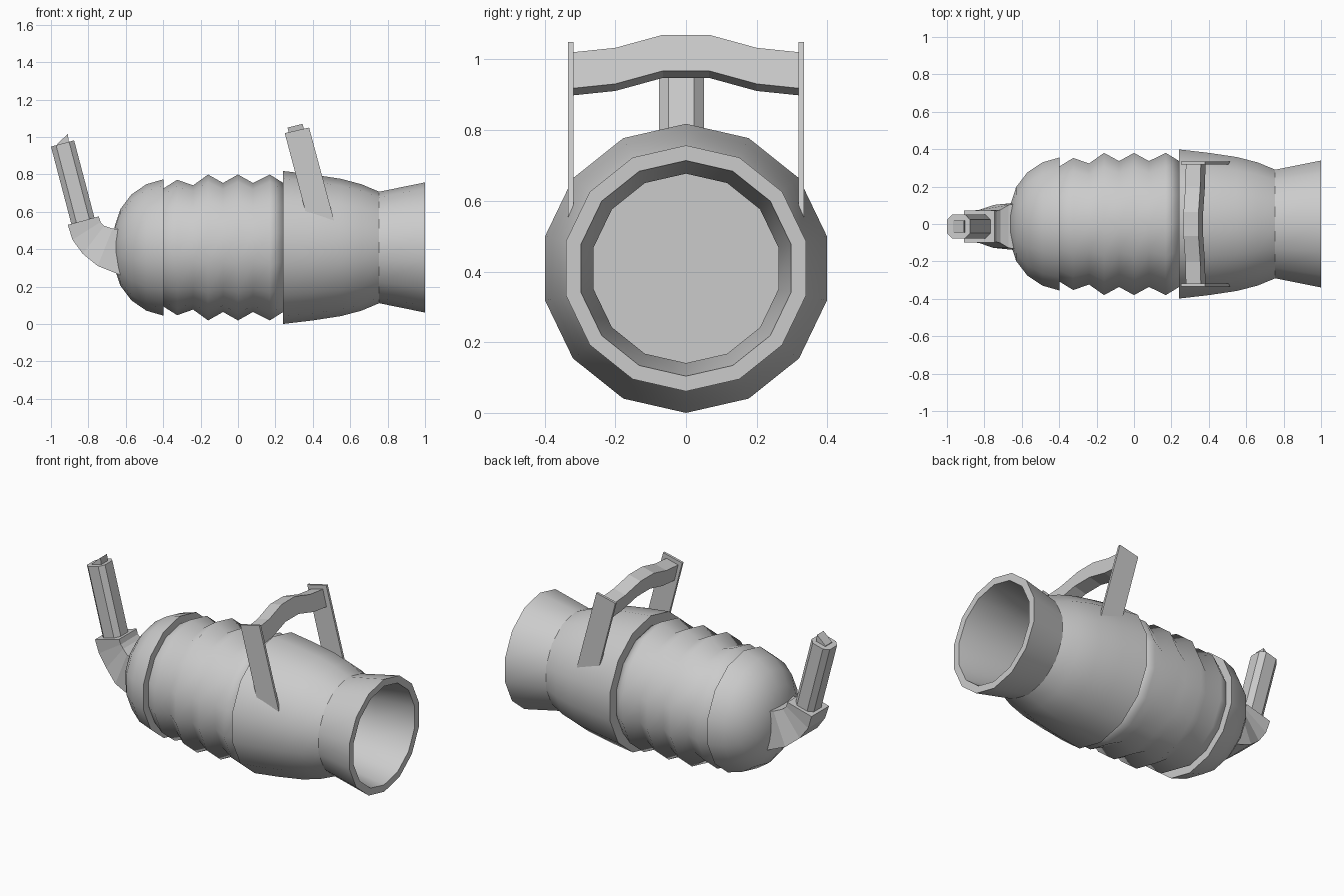
import bpy, bmesh, math
from mathutils import Vector

if "Cube" in bpy.data.objects:
    bpy.data.objects.remove(bpy.data.objects["Cube"])

SIDES = 14
AXIS_Z = 0.409


def finish(name, bm, smooth=None):
    bmesh.ops.recalc_face_normals(bm, faces=bm.faces)
    me = bpy.data.meshes.new(name)
    bm.to_mesh(me)
    bm.free()
    ob = bpy.data.objects.new(name, me)
    bpy.context.collection.objects.link(ob)
    if smooth:
        bpy.ops.object.select_all(action='DESELECT')
        ob.select_set(True)
        bpy.context.view_layer.objects.active = ob
        bpy.ops.object.shade_smooth_by_angle(angle=math.radians(smooth))
    return ob


def loft(name, sections, smooth=None):
    """Skin a list of equal-length point loops and cap both ends."""
    bm = bmesh.new()
    rings = [[bm.verts.new(p) for p in s] for s in sections]
    n = len(rings[0])
    for a, b in zip(rings, rings[1:]):
        for i in range(n):
            j = (i + 1) % n
            bm.faces.new((a[i], a[j], b[j], b[i]))
    bm.faces.new(rings[0])
    bm.faces.new(rings[-1])
    return finish(name, bm, smooth)


def lathe(name, profile, smooth):
    """Turn (x, radius) points about the long axis."""
    def ring(x, r):
        return [(x, r * math.sin(2 * math.pi * i / SIDES),
                 AXIS_Z + r * math.cos(2 * math.pi * i / SIDES)) for i in range(SIDES)]
    return loft(name, [ring(x, r) for x, r in profile], smooth)


# Rounded rear cap
lathe("rear_dome", [(-.397, .365), (-.49, .338), (-.57, .283), (-.63, .203),
                    (-.66, .11), (-.672, .01)], 40)

# Ribbed middle section
lathe("bellows", [(-.42, .305), (-.4, .315), (-.325, .362), (-.24, .332), (-.16, .39), (-.08, .345),
                  (0, .39), (.08, .345), (.17, .39), (.245, .343)], 66)

# Bulged barrel with flared, hollow mouth
lathe("barrel_and_mouth", [(.24, .409), (.4, .39), (.55, .367), (.66, .338), (.755, .298),
                           (1, .348), (1, .305), (.755, .268), (.28, .268)], 30)

# Side plates of the carrying handle
plate = [(.25, 1.02), (.38, 1.05), (.52, .53), (.39, .49)]
for side, label in ((-1, "left"), (1, "right")):
    loft("handle_plate_" + label,
         [[(x, side * y, z) for x, z in plate] for y in (.319, .334)])

# Arched grip between the plates, sliding along the plate direction
grip = [(.265, 1.05), (.345, 1.07), (.37, .968), (.29, .948)]
drops = [(-.325, .05), (-.2, .037), (-.065, 0), (.065, 0), (.2, .037), (.325, .05)]
loft("handle_grip", [[(x + d * .25, y, z - d) for x, z in grip] for y, d in drops])

# Curved square elbow at the rear: lower point, upper point, half width
YC = -.013
elbow = [(-.91, .53, -.745, .575, .086), (-.885, .45, -.735, .545, .083),
         (-.83, .375, -.715, .525, .088), (-.75, .31, -.67, .51, .115),
         (-.60, .25, -.58, .50, .13)]
loft("elbow", [[(x0, YC - w, z0), (x0, YC + w, z0), (x1, YC + w, z1), (x1, YC - w, z1)]
               for x0, z0, x1, z1, w in elbow])

# Tilted eight-sided tube on the elbow
t = Vector((-.26, 0, .966))
u = Vector((.966, 0, .26))
v = Vector((0, 1, 0))
H, C = .064, .036
octagon = [(H, C), (C, H), (-C, H), (-H, C), (-H, -C), (-C, -H), (C, -H), (H, -C)]


def slab(center, pts):
    return [center + u * a + v * b for a, b in pts]


base, top = Vector((-.825, YC, .535)), Vector((-.938, YC, .965))
loft("tube", [slab(base, octagon), slab(top, octagon)])

# Slanted tip on the tube
S = .032
square = [(S, S), (-S, S), (-S, -S), (S, -S)]
low = slab(top - t * .02, square)
high = [(-.91, YC + S, 1.015), (-.968, YC + S, .962),
        (-.968, YC - S, .962), (-.91, YC - S, 1.015)]
loft("tube_tip", [low, high])
